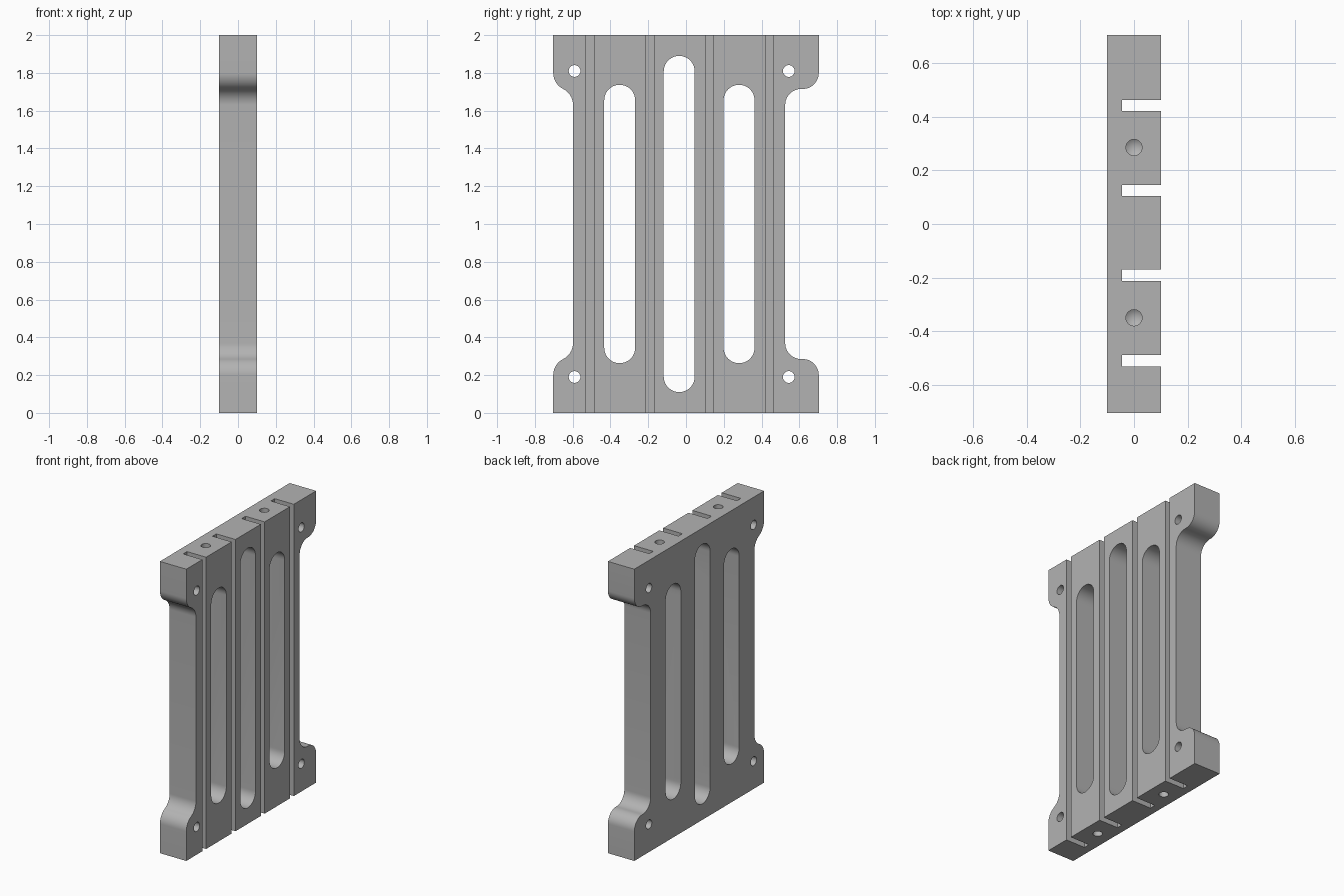
import bpy, bmesh
from math import sin, cos, pi, atan2

cube = bpy.data.objects.get("Cube")
if cube:
    bpy.data.objects.remove(cube, do_unlink=True)

# Plain machined grey
grey = bpy.data.materials.new("machined grey")
grey.use_nodes = True
colour = (0.45, 0.45, 0.45, 1)
grey.diffuse_color = colour
grey.node_tree.nodes["Principled BSDF"].inputs["Base Color"].default_value = colour

HALF = 0.1      # half thickness
OUTER = 0.703   # half width across the feet
HEIGHT = 2.0


def prism(bm, outline, x0, x1):
    """Closed prism from a (y, z) outline, running from x0 to x1."""
    lo = [bm.verts.new((x0, y, z)) for y, z in outline]
    hi = [bm.verts.new((x1, y, z)) for y, z in outline]
    bm.faces.new(lo)
    bm.faces.new(hi[::-1])
    n = len(lo)
    for i in range(n):
        j = (i + 1) % n
        bm.faces.new((lo[j], lo[i], hi[i], hi[j]))


def capsule(y, z0, z1, r, steps=20):
    """Rounded slot outline; z0 == z1 gives a circle."""
    pts = []
    for zc, start in ((z1, 0), (z0, pi)):
        last = steps + 1 if z1 > z0 else steps
        for i in range(last):
            a = start + pi * i / steps
            pts.append((y + r * cos(a), zc + r * sin(a)))
    return pts


def shoulder(inner, z_foot=0.2, z_waist=0.37, steps=12):
    """S-curve of two equal arcs from the foot edge in to the waist."""
    dy, dz = (OUTER - inner) / 2, (z_waist - z_foot) / 2
    t = 2 * atan2(dy, dz)
    r = dz / sin(t)
    first = [(OUTER - r + r * cos(t * i / steps), z_foot + r * sin(t * i / steps))
             for i in range(steps + 1)]
    second = [(OUTER + inner - y, z_foot + z_waist - z) for y, z in first[-2::-1]]
    return first + second


def side(inner):
    """One whole edge of the plate, bottom to top."""
    low = [(OUTER, 0)] + shoulder(inner)
    return low + [(y, HEIGHT - z) for y, z in low[::-1]]


def drill(bm, y, z, inward, r=0.03, depth=0.12, tip=0.02, n=32):
    """Vertical blind hole with a pointed bottom."""
    rings = []
    for level in (z - inward * 0.05, z + inward * depth):
        rings.append([bm.verts.new((r * cos(2 * pi * i / n), y + r * sin(2 * pi * i / n), level))
                      for i in range(n)])
    point = bm.verts.new((0, y, z + inward * (depth + tip)))
    bm.faces.new(rings[0])
    for i in range(n):
        j = (i + 1) % n
        bm.faces.new((rings[0][i], rings[0][j], rings[1][j], rings[1][i]))
        bm.faces.new((rings[1][i], rings[1][j], point))


def make_object(name, bm):
    bmesh.ops.recalc_face_normals(bm, faces=bm.faces)
    mesh = bpy.data.meshes.new(name)
    bm.to_mesh(mesh)
    bm.free()
    mesh.materials.append(grey)
    ob = bpy.data.objects.new(name, mesh)
    bpy.context.collection.objects.link(ob)
    return ob


# Plate with stepped feet
bm = bmesh.new()
prism(bm, side(0.525) + [(-y, z) for y, z in side(0.598)[::-1]], -HALF, HALF)
plate = make_object("slotted_side_plate", bm)

# Cutters: long windows, grooves, mounting holes, end holes
bm = bmesh.new()
for y, end in ((-0.351, 0.263), (-0.036, 0.11), (0.281, 0.263)):
    prism(bm, capsule(y, end + 0.082, HEIGHT - end - 0.082, 0.082), -0.2, 0.2)
for y in (-0.509, -0.191, 0.125, 0.441):
    prism(bm, [(y - 0.021, -0.1), (y + 0.021, -0.1), (y + 0.021, 2.1), (y - 0.021, 2.1)],
          -0.045, 0.2)
for y in (-0.59, 0.544):
    for z in (0.19, 1.81):
        prism(bm, capsule(y, z, z, 0.031), -0.2, 0.2)
for y in (-0.349, 0.285):
    drill(bm, y, 0, 1)
    drill(bm, y, HEIGHT, -1)
cutter = make_object("plate_cutter", bm)
cutter.hide_render = True

# Cut the plate and shade it
cut = plate.modifiers.new("Cut", 'BOOLEAN')
cut.operation = 'DIFFERENCE'
cut.solver = 'EXACT'
cut.object = cutter
bpy.ops.object.select_all(action='DESELECT')
plate.select_set(True)
bpy.context.view_layer.objects.active = plate
bpy.ops.object.modifier_apply(modifier=cut.name)
bpy.data.objects.remove(cutter, do_unlink=True)
bpy.ops.object.shade_smooth_by_angle(angle=0.5)
